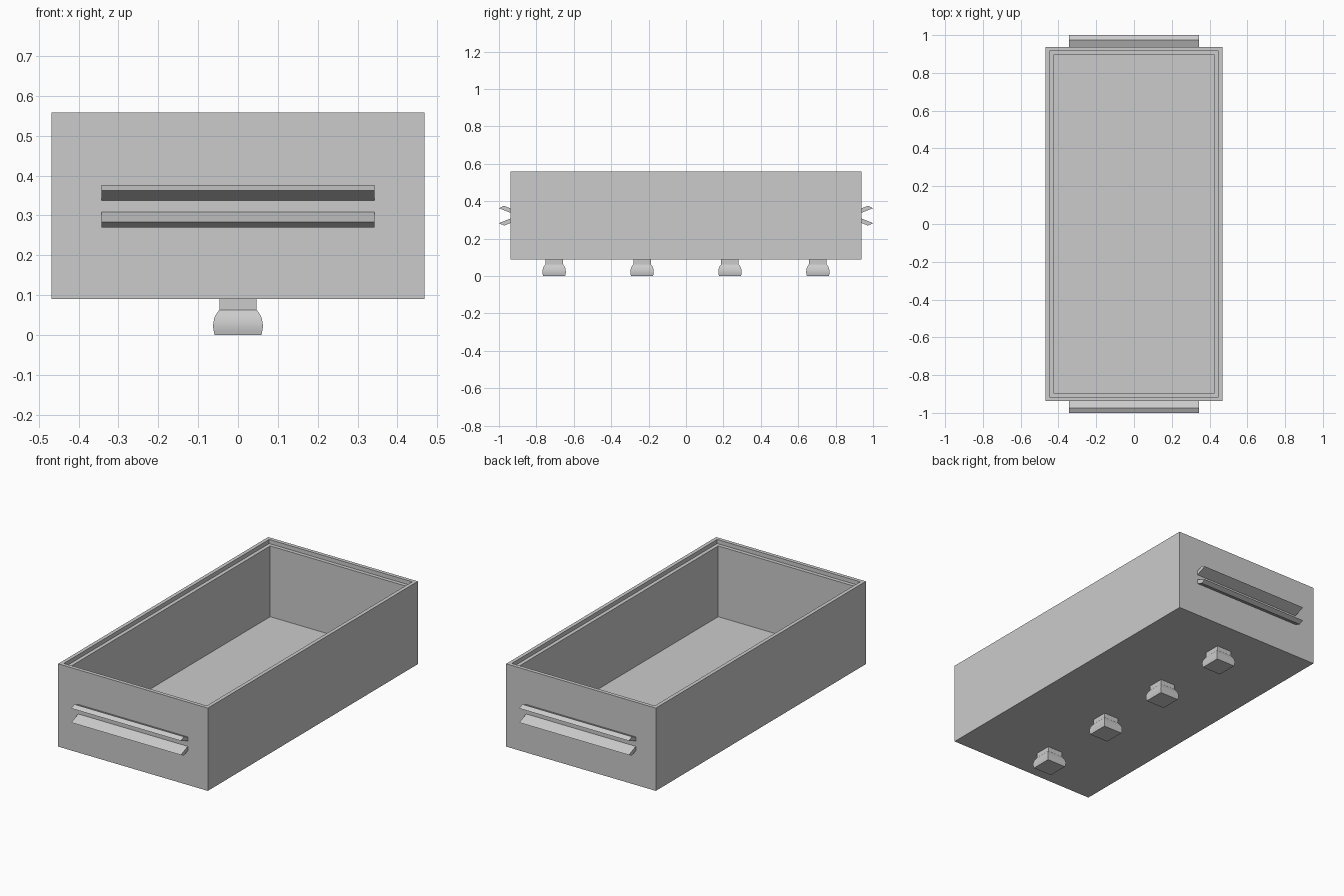
import bpy
import bmesh
from math import radians

cube = bpy.data.objects.get("Cube")
if cube:
    bpy.data.objects.remove(cube, do_unlink=True)

# Single plain grey material
grey = bpy.data.materials.new("plain_grey")
grey.use_nodes = True
colour = (0.6, 0.6, 0.6, 1)
grey.diffuse_color = colour
grey.node_tree.nodes["Principled BSDF"].inputs["Base Color"].default_value = colour


def loft(name, rings, location=(0, 0, 0)):
    """Join closed loops of points in order, then cap both ends."""
    bm = bmesh.new()
    loops = [[bm.verts.new(p) for p in ring] for ring in rings]
    for a, b in zip(loops, loops[1:]):
        for i in range(len(a)):
            j = (i + 1) % len(a)
            bm.faces.new((a[i], a[j], b[j], b[i]))
    bm.faces.new(loops[0][::-1])
    bm.faces.new(loops[-1])
    bmesh.ops.recalc_face_normals(bm, faces=bm.faces)
    mesh = bpy.data.meshes.new(name)
    bm.to_mesh(mesh)
    bm.free()
    mesh.materials.append(grey)
    obj = bpy.data.objects.new(name, mesh)
    obj.location = location
    bpy.context.collection.objects.link(obj)
    return obj


def rectangle(hx, hy, z):
    return [(-hx, -hy, z), (hx, -hy, z), (hx, hy, z), (-hx, hy, z)]


# Open tray with a stepped rim
W, L, BASE, TOP = 0.468, 0.938, 0.09, 0.558
STEP, LEDGE, FLOOR = 0.021, 0.535, 0.135
levels = [(0, BASE), (0, TOP), (STEP, TOP), (STEP, LEDGE),
          (2 * STEP, LEDGE), (2 * STEP, FLOOR)]
loft("tray", [rectangle(W - d, L - d, z) for d, z in levels])

# Paired grip rails on both ends; the lower rail mirrors the upper one
GRIP_X, GRIP_Z = 0.343, 0.323
rail = [(L, 0.015), (1.0, 0.04), (0.973, 0.053), (L, 0.039)]
for end, sy in (("front", -1), ("back", 1)):
    for level, sz in (("upper", 1), ("lower", -1)):
        rings = [[(x, sy * y, GRIP_Z + sz * z) for y, z in rail]
                 for x in (-GRIP_X, GRIP_X)]
        loft(f"{end}_{level}_grip", rings)

# Row of square feet with bulging sides and a narrow neck
foot = [(0.059, 0), (0.061, 0.01), (0.0625, 0.02), (0.062, 0.03),
        (0.0595, 0.042), (0.055, 0.052), (0.047, 0.063), (0.047, BASE)]
for n in range(4):
    obj = loft(f"foot_{n + 1}", [rectangle(r, r, z) for r, z in foot],
               (0, (n - 1.5) * 0.47, 0))
    bpy.ops.object.select_all(action="DESELECT")
    obj.select_set(True)
    bpy.context.view_layer.objects.active = obj
    bpy.ops.object.shade_smooth_by_angle(angle=radians(30))
